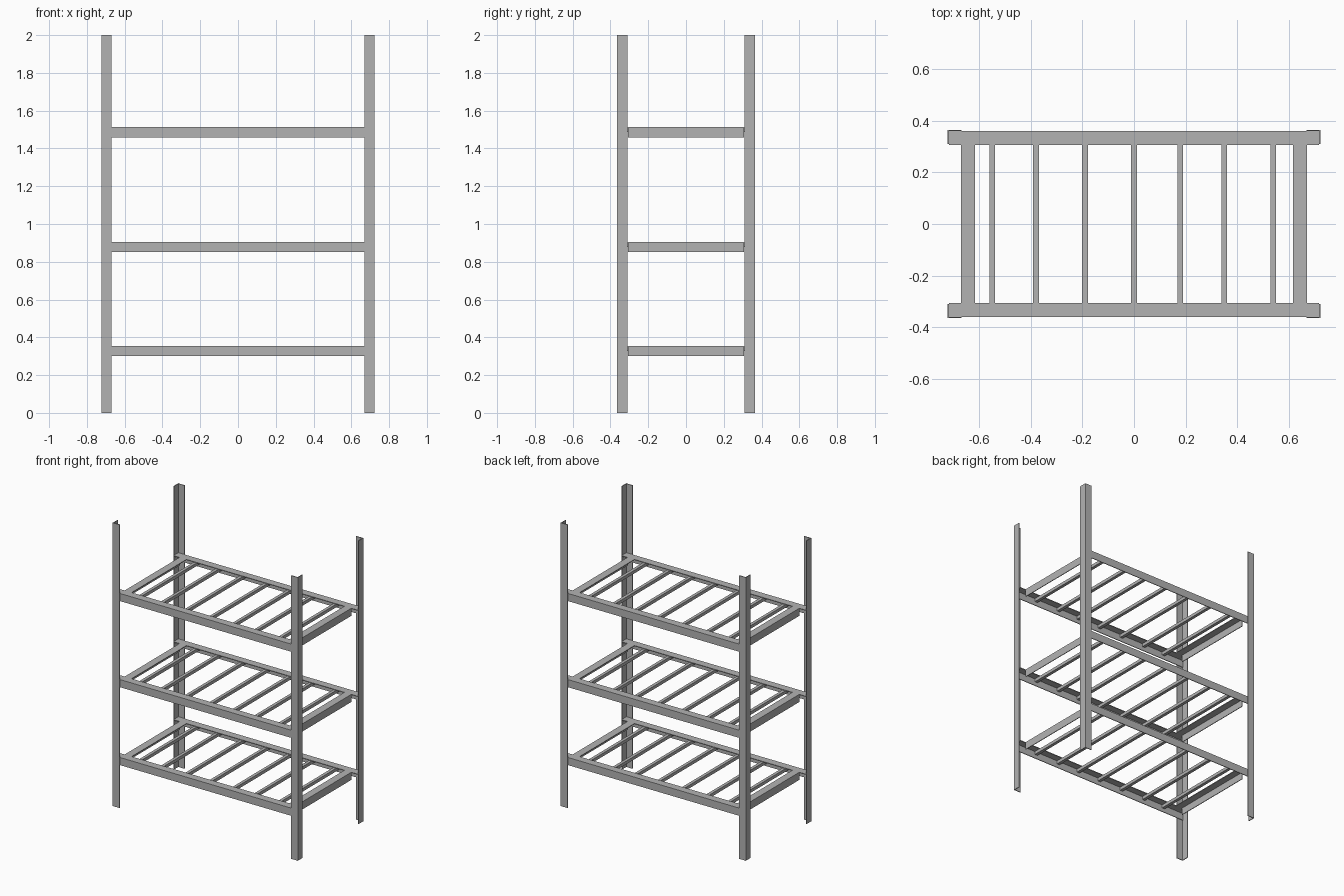
import bpy
import bmesh
from mathutils import Vector

old = bpy.data.objects.get("Cube")
if old:
    bpy.data.objects.remove(old, do_unlink=True)

# Overall sizes
HALF_X, HALF_Y, HEIGHT = 0.723, 0.365, 2.0
FLANGE, THICK = 0.054, 0.005
SHELF_TOPS = {"lower": 0.355, "middle": 0.905, "upper": 1.513}
SLAT_X = (-0.55, -0.38, -0.19, 0, 0.18, 0.35, 0.54)
SLAT = 0.022

steel = bpy.data.materials.new("grey steel")
steel.use_nodes = True
steel.diffuse_color = (0.45, 0.45, 0.45, 1)
steel.node_tree.nodes["Principled BSDF"].inputs["Base Color"].default_value = steel.diffuse_color


def prism(name, outline, start, end, u, v):
    """Extrude a 2D outline, laid out along axes u and v, from start to end."""
    start, end, u, v = map(Vector, (start, end, u, v))
    bm = bmesh.new()
    base = bm.faces.new([bm.verts.new(start + u * a + v * b) for a, b in outline])
    extruded = bmesh.ops.extrude_face_region(bm, geom=[base], use_keep_orig=True)
    moved = [g for g in extruded["geom"] if isinstance(g, bmesh.types.BMVert)]
    bmesh.ops.translate(bm, verts=moved, vec=end - start)
    bmesh.ops.recalc_face_normals(bm, faces=bm.faces)
    mesh = bpy.data.meshes.new(name)
    bm.to_mesh(mesh)
    bm.free()
    mesh.materials.append(steel)
    obj = bpy.data.objects.new(name, mesh)
    bpy.context.collection.objects.link(obj)
    return obj


ANGLE = [(0, 0), (FLANGE, 0), (FLANGE, THICK), (THICK, THICK), (THICK, FLANGE), (0, FLANGE)]
SQUARE = [(0, 0), (SLAT, 0), (SLAT, SLAT), (0, SLAT)]
DOWN = (0, 0, -1)

# Corner posts, angle iron with the corner outwards
for sx, side in ((1, "left"), (-1, "right")):
    for sy, end in ((-1, "front"), (1, "back")):
        x, y = sx * HALF_X, sy * HALF_Y
        prism(f"{end}_{side}_post", ANGLE, (x, y, 0), (x, y, HEIGHT), (-sx, 0, 0), (0, -sy, 0))

for level, top in SHELF_TOPS.items():
    # Long rails, nested inside the posts
    rail_x, rail_y = HALF_X - THICK, HALF_Y - THICK
    for s, end in ((-1, "front"), (1, "back")):
        prism(f"{level}_{end}_rail", ANGLE, (-rail_x, s * rail_y, top), (rail_x, s * rail_y, top),
              (0, -s, 0), DOWN)

    # End rails, butted between the long rails
    end_x, end_y = HALF_X - FLANGE + 0.002, rail_y - FLANGE
    for s, side in ((1, "left"), (-1, "right")):
        prism(f"{level}_{side}_end_rail", ANGLE, (s * end_x, -end_y, top), (s * end_x, end_y, top),
              (-s, 0, 0), DOWN)

    # Slats, tucked under the rail flanges
    slat_y, slat_z = rail_y - THICK, top - THICK
    for i, x in enumerate(SLAT_X, 1):
        left = x - SLAT / 2
        prism(f"{level}_slat_{i}", SQUARE, (left, -slat_y, slat_z), (left, slat_y, slat_z),
              (1, 0, 0), DOWN)
